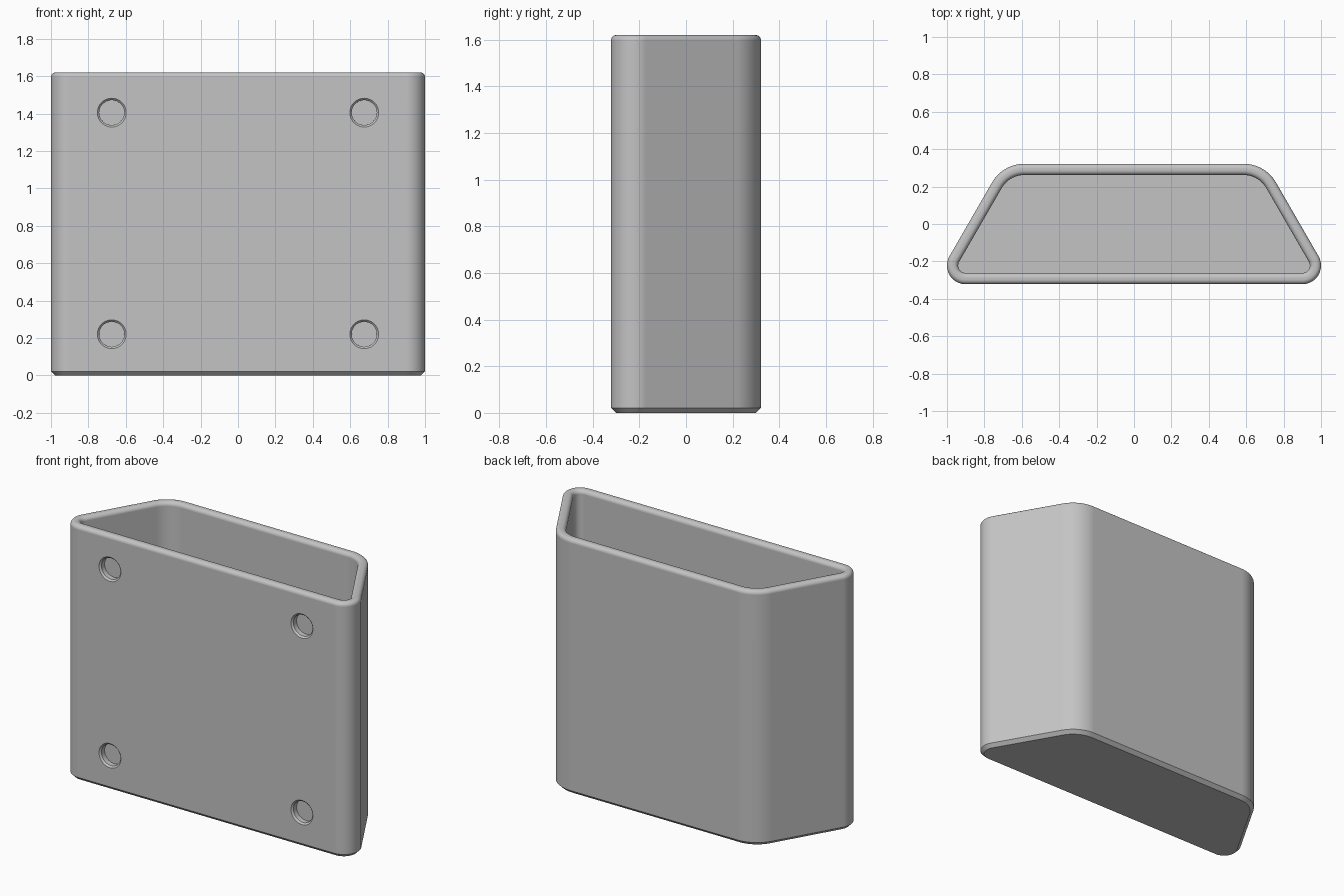
import bpy, bmesh, math

if "Cube" in bpy.data.objects:
    bpy.data.objects.remove(bpy.data.objects["Cube"])

H, WALL, FLOOR, RIM, CHAMFER = 1.62, 0.06, 0.06, 0.025, 0.022

grey = bpy.data.materials.new("light grey")
grey.diffuse_color = (0.55, 0.55, 0.55, 1)
grey.use_nodes = True
grey.node_tree.nodes["Principled BSDF"].inputs["Base Color"].default_value = grey.diffuse_color

# Rounded trapezoid: corner centre x, y, radius, start angle, end angle
CORNERS = [(0.9, -0.222, 0.1, -90, 30), (0.586, 0.122, 0.2, 30, 90),
           (-0.586, 0.122, 0.2, 90, 150), (-0.9, -0.222, 0.1, 150, 270)]


def outline(inset, steps=14):
    pts = []
    for cx, cy, r, a0, a1 in CORNERS:
        for i in range(steps + 1):
            a = math.radians(a0 + (a1 - a0) * i / steps)
            pts.append((cx + (r - inset) * math.cos(a), cy + (r - inset) * math.sin(a)))
    return pts


def loft(name, rings):
    """Skin a stack of closed rings and cap both ends."""
    bm = bmesh.new()
    loops = [[bm.verts.new(p) for p in ring] for ring in rings]
    n = len(loops[0])
    for low, high in zip(loops, loops[1:]):
        for i in range(n):
            j = (i + 1) % n
            bm.faces.new((low[i], low[j], high[j], high[i]))
    bm.faces.new(loops[0][::-1])
    bm.faces.new(loops[-1])
    bmesh.ops.recalc_face_normals(bm, faces=bm.faces)
    mesh = bpy.data.meshes.new(name)
    bm.to_mesh(mesh)
    bm.free()
    mesh.materials.append(grey)
    obj = bpy.data.objects.new(name, mesh)
    bpy.context.collection.objects.link(obj)
    return obj


# Holder: chamfered base, outer wall, rounded rim, inner wall, floor
levels = [(CHAMFER, 0), (0, CHAMFER)]
for i in range(7):
    a = math.radians(15 * i)
    levels.append((RIM - RIM * math.cos(a), H - RIM + RIM * math.sin(a)))
for i in range(7):
    a = math.radians(15 * i)
    levels.append((WALL - RIM + RIM * math.sin(a), H - RIM + RIM * math.cos(a)))
levels.append((WALL, FLOOR))
holder = loft("holder", [[(x, y, z) for x, y in outline(d)] for d, z in levels])
bpy.context.view_layer.objects.active = holder
holder.select_set(True)

# Four shallow round pockets with a chamfered lip in the front wall
FRONT = -0.322
PROFILE = [(0.087, FRONT - 0.01), (0.067, FRONT + 0.01), (0.067, FRONT + 0.042)]
for x in (-0.675, 0.675):
    for z in (0.22, 1.405):
        rings = [[(x + r * math.cos(math.tau * i / 40), y, z + r * math.sin(math.tau * i / 40))
                  for i in range(40)] for r, y in PROFILE]
        cutter = loft("pocket_cutter", rings)
        cutter.hide_render = True
        mod = holder.modifiers.new("pocket", 'BOOLEAN')
        mod.operation, mod.solver, mod.object = 'DIFFERENCE', 'EXACT', cutter
        bpy.ops.object.modifier_apply(modifier=mod.name)
        bpy.data.objects.remove(cutter)

# Smooth curves, crisp chamfers
bpy.ops.object.shade_smooth_by_angle(angle=math.radians(30))
weighted = holder.modifiers.new("weighted_normals", 'WEIGHTED_NORMAL')
weighted.keep_sharp = True
